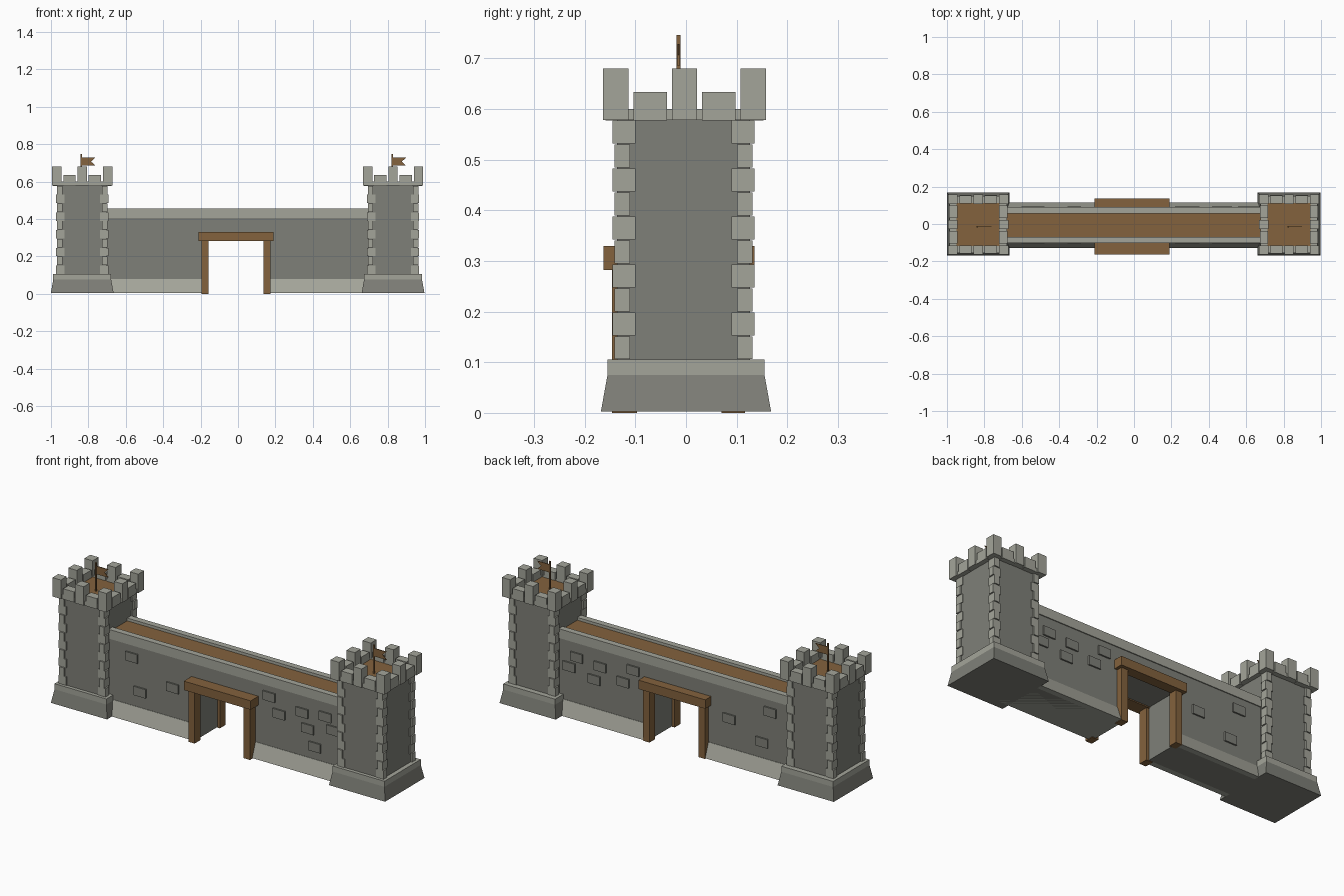
import bpy
import bmesh

default = bpy.data.objects.get("Cube")
if default:
    bpy.data.objects.remove(default, do_unlink=True)


def material(name, rgb):
    color = [(c / 255 / 12.92 if c < 11 else ((c / 255 + 0.055) / 1.055) ** 2.4) for c in rgb] + [1]
    m = bpy.data.materials.new(name)
    m.use_nodes = True
    m.diffuse_color = color
    m.node_tree.nodes["Principled BSDF"].inputs["Base Color"].default_value = color
    return m


LIGHT = material("light stone", (164, 165, 154))
DARK = material("dark stone", (127, 128, 120))
WOOD = material("brown wood", (131, 98, 61))


def finish(name, bm, mat):
    bmesh.ops.recalc_face_normals(bm, faces=bm.faces)
    mesh = bpy.data.meshes.new(name)
    bm.to_mesh(mesh)
    bm.free()
    mesh.materials.append(mat)
    obj = bpy.data.objects.new(name, mesh)
    bpy.context.collection.objects.link(obj)


def add_box(bm, x0, x1, y0, y1, z0, z1, inset=0):
    """Box between two corners; inset narrows its top."""
    verts = bmesh.ops.create_cube(bm, size=1)["verts"]
    for v in verts:
        d = inset if v.co.z > 0 else 0
        v.co = (x0 + d if v.co.x < 0 else x1 - d,
                y0 + d if v.co.y < 0 else y1 - d,
                z0 if v.co.z < 0 else z1)


def boxes(name, mat, *specs):
    bm = bmesh.new()
    for s in specs:
        add_box(bm, *s)
    finish(name, bm, mat)


def prism(name, mat, points, axis, a, b):
    """Extrude a profile along x (profile in yz) or y (profile in xz)."""
    bm = bmesh.new()
    place = (lambda p, t: (t, p[0], p[1])) if axis == "x" else (lambda p, t: (p[0], t, p[1]))
    ends = [[bm.verts.new(place(p, t)) for p in points] for t in (a, b)]
    n = len(points)
    for ring in ends:
        bm.faces.new(ring)
    for i in range(n):
        j = (i + 1) % n
        bm.faces.new((ends[0][i], ends[0][j], ends[1][j], ends[1][i]))
    finish(name, bm, mat)


def centred(cx, cy, hx, hy, z0, z1, inset=0):
    return (cx - hx, cx + hx, cy - hy, cy + hy, z0, z1, inset)


def tower(side, cx):
    cy = -0.005
    boxes(side + "_tower_plinth", DARK, centred(cx, 0, 0.168, 0.168, 0.003, 0.075, 0.013))
    boxes(side + "_tower_ledge", LIGHT, centred(cx, 0, 0.155, 0.155, 0.075, 0.105))
    boxes(side + "_tower_body", DARK, centred(cx, cy, 0.131, 0.131, 0.105, 0.58))
    boxes(side + "_tower_floor", WOOD, centred(cx, cy, 0.118, 0.118, 0.58, 0.592))

    # Alternating corner stones
    bm = bmesh.new()
    rows, z0, step = 10, 0.105, 0.0473
    for sx in (-1, 1):
        for sy in (-1, 1):
            for i in range(rows):
                even = i % 2 == 0
                ox, oy = (0.140, 0.136) if even else (0.135, 0.140)
                ix, iy = (0.095, 0.106) if even else (0.106, 0.095)
                xs = sorted((cx + sx * ix, cx + sx * ox))
                ys = sorted((cy + sy * iy, cy + sy * oy))
                add_box(bm, *xs, *ys, z0 + i * step + 0.001, z0 + (i + 1) * step - 0.001)
    finish(side + "_tower_corner_stones", bm, LIGHT)

    # Parapet ring with tall and low merlons
    cy, out, inn = -0.003, 0.153, 0.115
    boxes(side + "_tower_parapet", LIGHT,
          (cx - out, cx + out, cy - out, cy - inn, 0.578, 0.6),
          (cx - out, cx + out, cy + inn, cy + out, 0.578, 0.6),
          (cx - out, cx - inn, cy - inn, cy + inn, 0.578, 0.6),
          (cx + inn, cx + out, cy - inn, cy + inn, 0.578, 0.6))
    bm = bmesh.new()
    for sx in (-1, 0, 1):
        for sy in (-1, 0, 1):
            if sx or sy:
                add_box(bm, *centred(cx + sx * 0.136, cy + sy * 0.136, 0.025, 0.025, 0.578, 0.68))
    for s in (-1, 1):
        for t in (-1, 1):
            add_box(bm, *centred(cx + s * 0.068, cy + t * 0.134, 0.033, 0.022, 0.577, 0.634))
            add_box(bm, *centred(cx + t * 0.134, cy + s * 0.068, 0.022, 0.033, 0.577, 0.634))
    finish(side + "_tower_merlons", bm, LIGHT)

    # Swallowtail flag
    px = cx - 0.005
    boxes(side + "_flag_pole", WOOD, centred(px, -0.015, 0.004, 0.004, 0.59, 0.746))
    prism(side + "_flag", WOOD,
          [(px, 0.685), (px + 0.075, 0.685), (px + 0.052, 0.707), (px + 0.075, 0.728), (px, 0.728)],
          "y", -0.017, -0.013)


tower("right", -0.833)
tower("left", 0.829)

# Wall around the gate opening
CY = -0.006
END, GATE_L, GATE_R = 0.72, -0.172, 0.151
boxes("wall", DARK,
      (-END, GATE_L, CY - 0.091, CY + 0.091, 0.003, 0.43),
      (GATE_R, END, CY - 0.091, CY + 0.091, 0.003, 0.43),
      (GATE_L, GATE_R, CY - 0.091, CY + 0.091, 0.288, 0.43))
skirt = [(CY - 0.121, 0.003), (CY + 0.121, 0.003), (CY + 0.093, 0.08), (CY - 0.093, 0.08)]
prism("right_wall_skirt", LIGHT, skirt, "x", -END, GATE_L - 0.001)
prism("left_wall_skirt", LIGHT, skirt, "x", GATE_R + 0.001, END)
boxes("wall_parapets", LIGHT,
      (-END, END, CY - 0.096, CY - 0.063, 0.405, 0.455),
      (-END, END, CY + 0.063, CY + 0.096, 0.405, 0.455))
boxes("walkway", WOOD, (-END, END, CY - 0.064, CY + 0.064, 0.425, 0.44))

# Raised stones showing on both faces of the wall
bm = bmesh.new()
for x, z in [(-0.565, 0.34), (-0.515, 0.165), (-0.32, 0.24), (0.255, 0.347), (0.315, 0.268),
             (0.453, 0.313), (0.487, 0.235), (0.592, 0.327), (0.637, 0.265)]:
    add_box(bm, *centred(x, CY, 0.036, 0.099, z - 0.024, z + 0.024))
add_box(bm, 0.495, 0.565, CY - 0.099, CY, 0.123, 0.171)
finish("wall_stones", bm, DARK)

# Timber gate frames, front and back
for side, post, beam in (("front", (-0.146, -0.097), (-0.163, -0.09)),
                         ("back", (0.07, 0.117), (0.08, 0.135))):
    boxes(side + "_gate_posts", WOOD,
          (-0.195, -0.157, *post, 0, 0.285), (0.136, 0.174, *post, 0, 0.285))
    boxes(side + "_gate_lintel", WOOD, (-0.21, 0.19, *beam, 0.282, 0.33))
